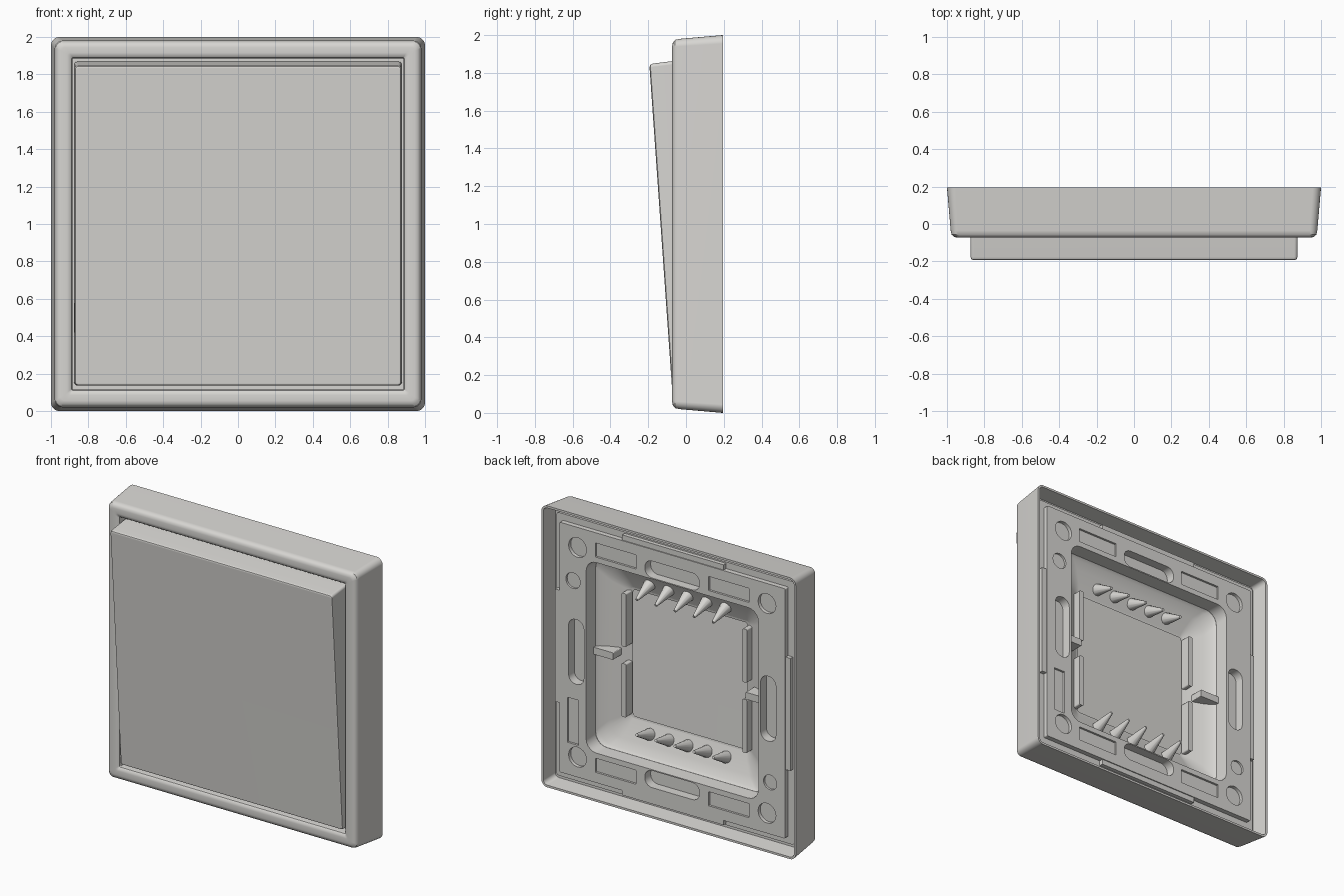
import bpy, bmesh, math
from mathutils import Vector, Matrix

old = bpy.data.objects.get("Cube")
if old:
    bpy.data.objects.remove(old, do_unlink=True)

COLOUR = (0.68, 0.67, 0.645, 1.0)
grey = bpy.data.materials.new("warm_grey_plastic")
grey.diffuse_color = COLOUR
grey.use_nodes = True
grey.node_tree.nodes["Principled BSDF"].inputs["Base Color"].default_value = COLOUR


def ring(bm, cx, cz, hw, hh, r, y):
    """Rounded rectangle facing the front; y is a number or a function of z."""
    verts = []
    for k, (sx, sz) in enumerate([(1, 1), (-1, 1), (-1, -1), (1, -1)]):
        for i in range(6):
            a = math.pi / 2 * (k + i / 5)
            x = cx + sx * (hw - r) + r * math.cos(a)
            z = cz + sz * (hh - r) + r * math.sin(a)
            verts.append(bm.verts.new((x, y(z) if callable(y) else y, z)))
    return verts


def loft(bm, rings, closed=False):
    """Skin the rings; close them into a loop or cap both ends."""
    pairs = list(zip(rings, rings[1:]))
    if closed:
        pairs.append((rings[-1], rings[0]))
    for a, b in pairs:
        n = len(a)
        for i in range(n):
            j = (i + 1) % n
            bm.faces.new((a[i], a[j], b[j], b[i]))
    if not closed:
        bm.faces.new(rings[0])
        bm.faces.new(rings[-1])


def block(bm, cx, cz, hw, hh, r, y0, y1):
    loft(bm, [ring(bm, cx, cz, hw, hh, r, y) for y in (y0, y1)])


def smooth(ob, angle=35):
    bpy.ops.object.select_all(action='DESELECT')
    ob.select_set(True)
    bpy.context.view_layer.objects.active = ob
    bpy.ops.object.shade_smooth_by_angle(angle=math.radians(angle))
    weighted = ob.modifiers.new("flat_faces", 'WEIGHTED_NORMAL')
    weighted.keep_sharp = True


def finish(bm, name):
    bmesh.ops.recalc_face_normals(bm, faces=bm.faces)
    if bm.calc_volume(signed=True) < 0:
        bmesh.ops.reverse_faces(bm, faces=bm.faces)
    mesh = bpy.data.meshes.new(name)
    bm.to_mesh(mesh)
    bm.free()
    mesh.materials.append(grey)
    ob = bpy.data.objects.new(name, mesh)
    bpy.context.collection.objects.link(ob)
    return ob


def square_sweep(name, section):
    """Sweep a section of (half size, depth, corner radius) round the square."""
    bm = bmesh.new()
    loft(bm, [ring(bm, 0, 1, h, h, r, y) for h, y, r in section], closed=True)
    return finish(bm, name)


# Outer surround: rounded front edges, thin back wall and a groove behind it
smooth(square_sweep("surround", [
    (0.885, 0.0, 0.004), (0.885, -0.045, 0.004), (0.889, -0.061, 0.006),
    (0.90, -0.07, 0.01), (0.915, -0.073, 0.015), (0.945, -0.073, 0.02),
    (0.962, -0.069, 0.03), (0.975, -0.057, 0.036), (0.98, -0.035, 0.04),
    (1.0, 0.195, 0.045), (0.985, 0.195, 0.03), (0.972, 0.08, 0.03),
    (0.935, 0.08, 0.02), (0.935, 0.12, 0.02), (0.88, 0.12, 0.01)]))

# Funnel sloping from the cavity down to the inner window
smooth(square_sweep("window_funnel", [
    (0.73, 0.05, 0.10), (0.672, 0.055, 0.09), (0.655, 0.035, 0.10),
    (0.60, 0.005, 0.10), (0.52, -0.025, 0.06), (0.46, -0.05, 0.02),
    (0.45, -0.05, 0.02), (0.49, -0.045, 0.03), (0.60, -0.006, 0.08),
    (0.66, 0.02, 0.10), (0.73, 0.02, 0.10)]))

# Raised back panel around the cavity
panel = square_sweep("back_panel", [
    (0.888, 0.155, 0.01), (0.888, 0.0, 0.01),
    (0.67, 0.0, 0.09), (0.677, 0.155, 0.08)])

# Pockets in the panel: corner dimples, finger slots and shallow label fields
bm = bmesh.new()
for s in (-1, 1):
    for t in (-1, 1):
        block(bm, s * 0.745, 1 + t * 0.745, 0.07, 0.07, 0.069, 0.13, 0.17)
        block(bm, s * 0.445, 1 + t * 0.765, 0.16, 0.05, 0.004, 0.14, 0.17)
    block(bm, 0, 1 + s * 0.745, 0.215, 0.06, 0.055, 0.09, 0.17)
    block(bm, s * 0.755, 1, 0.06, 0.23, 0.055, 0.09, 0.17)
block(bm, 0.78, 1.5, 0.056, 0.056, 0.055, 0.14, 0.17)
block(bm, -0.77, 0.48, 0.052, 0.052, 0.051, 0.14, 0.17)
block(bm, 0.78, 0.5, 0.045, 0.16, 0.004, 0.14, 0.17)
cutter = finish(bm, "pocket_cutter")
cutter.hide_render = True
cut = panel.modifiers.new("pockets", 'BOOLEAN')
cut.operation = 'DIFFERENCE'
cut.solver = 'EXACT'
cut.object = cutter
bpy.context.view_layer.objects.active = panel
bpy.ops.object.modifier_apply(modifier=cut.name)
bpy.data.objects.remove(cutter, do_unlink=True)
smooth(panel)

# Clip strips along the ledge between panel and groove
bm = bmesh.new()
for s in (-1, 1):
    block(bm, 0, 1 + s * 0.905, 0.40, 0.02, 0.003, 0.115, 0.148)
    block(bm, s * 0.905, 1, 0.02, 0.40, 0.003, 0.115, 0.148)
smooth(finish(bm, "rim_clips"))


# Rocker: tilted shell, proud at the top and nearly flush at the bottom
def front(offset):
    return lambda z: -0.135 - 0.07 * (z - 1) + offset


bm = bmesh.new()
# half width, bottom, top, corner radius, depth
shell = [(0.862, 0.148, 1.832, 0.01, front(0)),
         (0.870, 0.140, 1.842, 0.015, front(0.005)),
         (0.874, 0.136, 1.849, 0.018, front(0.018)),
         (0.876, 0.136, 1.868, 0.018, -0.025),
         (0.84, 0.17, 1.83, 0.01, -0.025),
         (0.82, 0.19, 1.81, 0.01, front(0.045))]
loft(bm, [ring(bm, 0, (lo + hi) / 2, w, (hi - lo) / 2, r, y)
          for w, lo, hi, r, y in shell])
smooth(finish(bm, "rocker"))

# Tapered ribs above and below the inner window
bm = bmesh.new()
for s in (-1, 1):
    for i in range(-2, 3):
        root = Vector((i * 0.15, -0.07, 1 + s * 0.55))
        tip = Vector((i * 0.15, 0.125, 1 + s * 0.48))
        axis = tip - root
        turn = axis.to_track_quat('Z', 'Y').to_matrix().to_4x4()
        bmesh.ops.create_cone(
            bm, cap_ends=True, segments=12, radius1=0.052, radius2=0.01,
            depth=axis.length, matrix=Matrix.Translation((root + tip) / 2) @ turn)
smooth(finish(bm, "window_ribs"), 50)

# Side gussets halfway up the cavity, and low lips beside the window
bm = bmesh.new()
for s in (-1, 1):
    block(bm, s * 0.60, 1, 0.08, 0.025, 0.005, -0.02, 0.075)
    for t in (-1, 1):
        block(bm, s * 0.475, 1 + t * 0.25, 0.018, 0.19, 0.01, -0.05, 0.02)
smooth(finish(bm, "side_gussets"))
